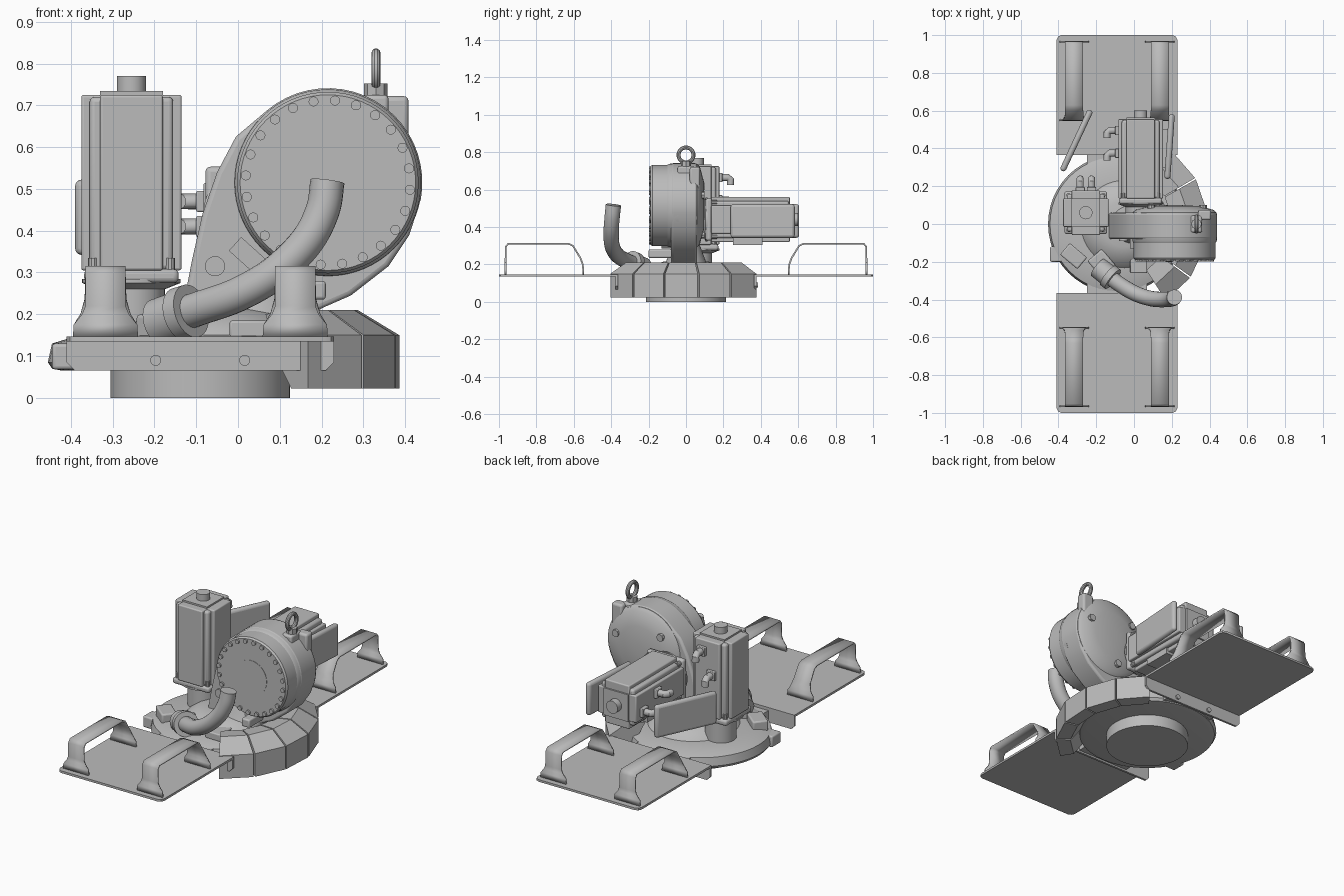
import bpy, bmesh, math
from mathutils import Matrix, Vector

if "Cube" in bpy.data.objects:
    bpy.data.objects.remove(bpy.data.objects["Cube"])

grey = bpy.data.materials.new("plain grey")
grey.use_nodes = True
grey.diffuse_color = (0.5, 0.5, 0.5, 1)
grey.node_tree.nodes["Principled BSDF"].inputs["Base Color"].default_value = (0.5, 0.5, 0.5, 1)
parts = []


def finish(name, bm, matrix=Matrix(), bevel=0):
    bmesh.ops.recalc_face_normals(bm, faces=bm.faces)
    mesh = bpy.data.meshes.new(name)
    bm.to_mesh(mesh)
    bm.free()
    ob = bpy.data.objects.new(name, mesh)
    bpy.context.collection.objects.link(ob)
    ob.matrix_world = matrix
    mesh.materials.append(grey)
    if bevel:
        mod = ob.modifiers.new("bevel", "BEVEL")
        mod.width, mod.segments = bevel, 3
        mod.limit_method = "ANGLE"
    parts.append(ob)
    return ob


def box(name, lo, hi, matrix=Matrix(), bevel=0):
    bm = bmesh.new()
    bmesh.ops.create_cube(bm, size=1)
    lo, hi = Vector(lo), Vector(hi)
    for v in bm.verts:
        v.co = (lo + hi) / 2 + v.co * (hi - lo)
    return finish(name, bm, matrix, bevel)


def prism(name, pts, depth, matrix=Matrix(), bevel=0):
    bm = bmesh.new()
    face = bm.faces.new([bm.verts.new((x, y, 0)) for x, y in pts])
    new = bmesh.ops.extrude_face_region(bm, geom=[face])["geom"]
    bmesh.ops.translate(bm, vec=(0, 0, depth), verts=[g for g in new if isinstance(g, bmesh.types.BMVert)])
    return finish(name, bm, matrix, bevel)


def sweep_rings(name, rings, matrix=Matrix(), closed=False):
    """Skin a row of equal rings, capping both ends."""
    bm = bmesh.new()
    rows = [[bm.verts.new(p) for p in ring] for ring in rings]
    n = len(rows[0])
    for a, b in zip(rows, rows[1:] + rows[:1] if closed else rows[1:]):
        for i in range(n):
            bm.faces.new((a[i], a[(i + 1) % n], b[(i + 1) % n], b[i]))
    if not closed:
        bm.faces.new(rows[0])
        bm.faces.new(rows[-1])
    return finish(name, bm, matrix)


def circle(r, n=48, start=0):
    return [(r * math.cos(start + math.tau * i / n), r * math.sin(start + math.tau * i / n)) for i in range(n)]


def lathe(name, profile, matrix=Matrix(), n=48):
    return sweep_rings(name, [[(x, y, z) for x, y in circle(r, n)] for r, z in profile], matrix)


def tube(name, pts, radius, matrix=Matrix(), n=20):
    curve = [Vector(p) for p in pts]
    rings = []
    for i, p in enumerate(curve):
        t = (curve[min(i + 1, len(curve) - 1)] - curve[max(i - 1, 0)]).normalized()
        u = t.cross(Vector((0.3, 1, 0.2))).normalized()
        w = t.cross(u)
        rings.append([p + u * x + w * y for x, y in circle(radius, n)])
    return sweep_rings(name, rings, matrix)


def smooth_path(pts, steps=5):
    p = [Vector(q) for q in pts]
    p = [2 * p[0] - p[1]] + p + [2 * p[-1] - p[-2]]
    out = []
    for a, b, c, d in zip(p, p[1:], p[2:], p[3:]):
        for k in range(steps):
            t = k / steps
            out.append(0.5 * (2 * b + (c - a) * t + (2 * a - 5 * b + 4 * c - d) * t ** 2 + (3 * b - a - 3 * c + d) * t ** 3))
    return out + [p[-2]]


def at(x, y, z, rx=0, ry=0, rz=0):
    turn = [Matrix.Rotation(math.radians(a), 4, k) for a, k in ((rz, "Z"), (ry, "Y"), (rx, "X"))]
    return Matrix.Translation((x, y, z)) @ turn[0] @ turn[1] @ turn[2]


# Turntable: foot, drum with sloped rim, raised turret
CX = -0.09
lathe("foot", [(0.215, 0), (0.215, 0.07)], at(CX, 0, 0))
lathe("turntable", [(0.33, 0.065), (0.355, 0.07), (0.365, 0.085), (0.355, 0.13), (0.3, 0.147), (0.2, 0.152)], at(CX, 0, 0))
lathe("turret", [(0.24, 0.14), (0.22, 0.165), (0.17, 0.2), (0.12, 0.215)], at(CX + 0.04, 0, 0))

# Faceted skirt covers around the left side
section = [(0.29, 0.2), (0.38, 0.21), (0.48, 0.15), (0.48, 0.022), (0.405, 0.022), (0.36, 0.07)]
for i in range(5):
    a0 = -58 + i * 22
    rings = [[(CX + r * math.cos(math.radians(a)), r * math.sin(math.radians(a)), z) for r, z in section]
             for a in (a0 + 0.5, a0 + 21.5)]
    sweep_rings("skirt_cover", rings)

# Carrier plates with lips, bolts and strap handles, front and rear
strap = [(0.965, 0.147, 0.078), (0.965, 0.175, 0.076), (0.965, 0.2, 0.056), (0.965, 0.22, 0.048),
         (0.963, 0.295, 0.048), (0.95, 0.311, 0.048), (0.63, 0.311, 0.048), (0.605, 0.3, 0.048),
         (0.565, 0.235, 0.05), (0.552, 0.2, 0.06), (0.55, 0.175, 0.076), (0.55, 0.147, 0.078)]
for s, side in ((-1, "front"), (1, "rear")):
    lip = [(-0.41, 0.147), (-0.41, 0.085), (-0.39, 0.065), (0.21, 0.065), (0.23, 0.085), (0.23, 0.147)]
    prism(side + "_plate_lip", lip, 0.012, at(0, s * 0.37 + 0.006, 0, 90))
    c = 0.025
    slab = [(-0.41, 0.365), (0.23, 0.365), (0.23, 1 - c), (0.222, 0.992), (0.23 - c, 1),
            (-0.41 + c, 1), (-0.402, 0.992), (-0.41, 1 - c)]
    prism(side + "_plate", [(x, s * y) for x, y in slab], 0.012, at(0, 0, 0.135))
    box(side + "_mount_pad", (-0.25, 0.28, 0.075), (0.07, 0.368, 0.13), at(0, 0, 0) if s > 0 else Matrix.Diagonal((1, -1, 1, 1)))
    for x in (-0.197, 0.016):
        lathe(side + "_plate_bolt", [(0.013, -0.012), (0.013, 0.012)], at(x, s * 0.372, 0.09, 90), 16)
    for x in (-0.317, 0.137):
        bm = bmesh.new()
        rows = [[bm.verts.new((x + e * w, s * y, z)) for e in (-1, 1)] for y, z, w in strap]
        for a, b in zip(rows, rows[1:]):
            bm.faces.new((a[0], a[1], b[1], b[0]))
        mod = finish(side + "_strap_handle", bm).modifiers.new("thickness", "SOLIDIFY")
        mod.thickness, mod.offset = 0.009, 0

# Arm casting: outline of the leaning column and gear housing
GX, GZ = 0.215, 0.515
arc = [(GX + 0.226 * math.cos(math.radians(a)), GZ + 0.226 * math.sin(math.radians(a))) for a in range(-10, 131, 7)]
column = [(0.18, 0.14), (0.19, 0.21), (0.27, 0.245), (0.36, 0.315), (0.41, 0.39)] + arc + [
    (-0.005, 0.625), (-0.05, 0.54), (-0.085, 0.44), (-0.11, 0.33), (-0.135, 0.2), (-0.15, 0.14)]
prism("arm_casting", column, 0.14, at(0, 0.06, 0, 90), 0.012)
lathe("arm_root", [(0.19, 0.14), (0.16, 0.18), (0.13, 0.24), (0.1, 0.3)], at(0.02, 0, 0) @ Matrix.Diagonal((1, 0.75, 1, 1)))

# Gear housing: front drum, bolt ring, rear dome
lathe("gear_drum", [(0.225, 0.04), (0.223, 0.09), (0.217, 0.1), (0.217, 0.18), (0.21, 0.19)], at(GX, 0, GZ, 90), 64)
lathe("drum_hub", [(0.095, 0.18), (0.095, 0.192)], at(GX, 0, GZ, 90))
for x, z in circle(0.197, 24, math.radians(10)):
    lathe("drum_bolt", [(0.012, 0.18), (0.012, 0.199)], at(GX + x, 0, GZ + z, 90), 12)
lathe("rear_dome", [(0.222, 0.04), (0.222, 0.06), (0.205, 0.075), (0.13, 0.095), (0.03, 0.1)], at(GX, 0, GZ, -90), 64)
for x, z in circle(0.16, 3, math.radians(20)):
    lathe("dome_bolt", [(0.02, 0.07), (0.02, 0.1)], at(GX + x, 0, GZ + z, -90), 8)
box("housing_lug", (0.34, 0.02, 0.6), (0.408, 0.075, 0.722), bevel=0.012)
lathe("arm_bolt", [(0.024, 0.06), (0.024, 0.09)], at(-0.055, 0, 0.315, 90), 20)
box("stop_block", (-0.05, -0.13, -0.022), (0.05, -0.06, 0.022), at(0.03, 0, 0.335, 0, 42))
box("lower_stop", (0.16, -0.2, 0.235), (0.21, -0.06, 0.28), bevel=0.008)
box("root_block", (-0.02, -0.26, 0.145), (0.07, -0.14, 0.185), bevel=0.006)

# Lifting eye
box("eye_boss", (0.295, -0.045, 0.66), (0.36, 0.045, 0.725), bevel=0.01)
lathe("eye_collar", [(0.028, 0.72), (0.028, 0.752)], at(0.33, 0, 0), 8)
ring = []
for i in range(32):
    a = math.tau * i / 32
    ring.append([(0.33 + u, (0.04 + v) * math.cos(a), 0.785 + (0.04 + v) * math.sin(a)) for u, v in circle(0.011, 10)])
sweep_rings("lifting_eye", ring, closed=True)


# Servo motors: the same unit standing on the turntable and lying behind the arm
def motor(label, m):
    lathe(label + "_neck", [(0.08, -0.06), (0.08, 0.06), (0.118, 0.075), (0.118, 0.085)], m)
    box(label + "_flange", (-0.113, -0.113, 0.075), (0.113, 0.113, 0.108), m, 0.012)
    for x in (-0.092, 0.092):
        for y in (-0.092, 0.092):
            lathe(label + "_flange_bolt", [(0.012, 0.1), (0.012, 0.135)], m @ at(x, y, 0), 10)
    box(label + "_body", (-0.12, -0.075, 0.105), (0.12, 0.075, 0.525), m, 0.006)
    box(label + "_cross_body", (-0.075, -0.118, 0.105), (0.075, 0.118, 0.525), m, 0.006)
    box(label + "_core", (-0.1, -0.1, 0.105), (0.1, 0.1, 0.52), m, 0.012)
    box(label + "_cap", (-0.075, -0.075, 0.52), (0.075, 0.075, 0.534), m)
    lathe(label + "_plug", [(0.035, 0.53), (0.035, 0.57)], m, 24)
    for x, z in ((-0.03, 0.345), (0.03, 0.465)):
        tube(label + "_connector", [(x, 0.1, z), (x, 0.165, z), (x, 0.178, z - 0.012), (x, 0.178, z - 0.04)], 0.019, m, 14)
        box(label + "_connector_base", (x - 0.025, 0.1, z - 0.025), (x + 0.025, 0.135, z + 0.025), m, 0.004)


motor("upright_motor", at(-0.255, 0.06, 0.2))
lying = Matrix(((0, -1, 0, 0.035), (0, 0, 1, 0.03), (-1, 0, 0, 0.44), (0, 0, 0, 1)))
motor("rear_motor", lying)
box("motor_bracket", (-0.05, 0.25, 0.305), (0.12, 0.41, 0.34))

# Rounded guard pads either side of the rear motor
for label, x, y, turn, half in (("right_guard", -0.305, 0.442, -25, 0.178), ("left_guard", 0.188, 0.41, -4, 0.172)):
    box(label, (-0.016, -half, -0.09), (0.016, half, 0.09), at(x, y, 0.432, 0, 0, turn), 0.015)
box("left_guard_stay", (0.1, 0.3, 0.4), (0.18, 0.5, 0.47))

# Cable hose with its socket
hose = [(-0.15, -0.26, 0.195), (-0.09, -0.31, 0.215), (0.0, -0.365, 0.247), (0.09, -0.395, 0.3),
        (0.165, -0.4, 0.375), (0.203, -0.395, 0.45), (0.214, -0.388, 0.518)]
tube("cable_hose", smooth_path(hose), 0.041)
tube("hose_socket", [(-0.19, -0.23, 0.18), (-0.115, -0.29, 0.206)], 0.058, n=28)
tube("hose_rim", [(-0.138, -0.272, 0.2), (-0.112, -0.293, 0.208)], 0.065, n=28)
box("socket_block", (-0.05, -0.06, 0.14), (0.05, 0.06, 0.2), at(-0.17, -0.21, 0, 0, 0, 40), 0.01)

# Small blocks on the turntable edge
box("side_block", (-0.06, -0.04, 0.13), (0.06, 0.04, 0.19), at(-0.32, -0.17, 0, 0, 0, -40), 0.008)
box("edge_stop", (-0.445, -0.2, 0.068), (-0.36, -0.12, 0.13), bevel=0.008)

bpy.ops.object.select_all(action="DESELECT")
for ob in parts:
    ob.select_set(True)
bpy.context.view_layer.objects.active = parts[0]
bpy.ops.object.shade_smooth_by_angle(angle=math.radians(30))
